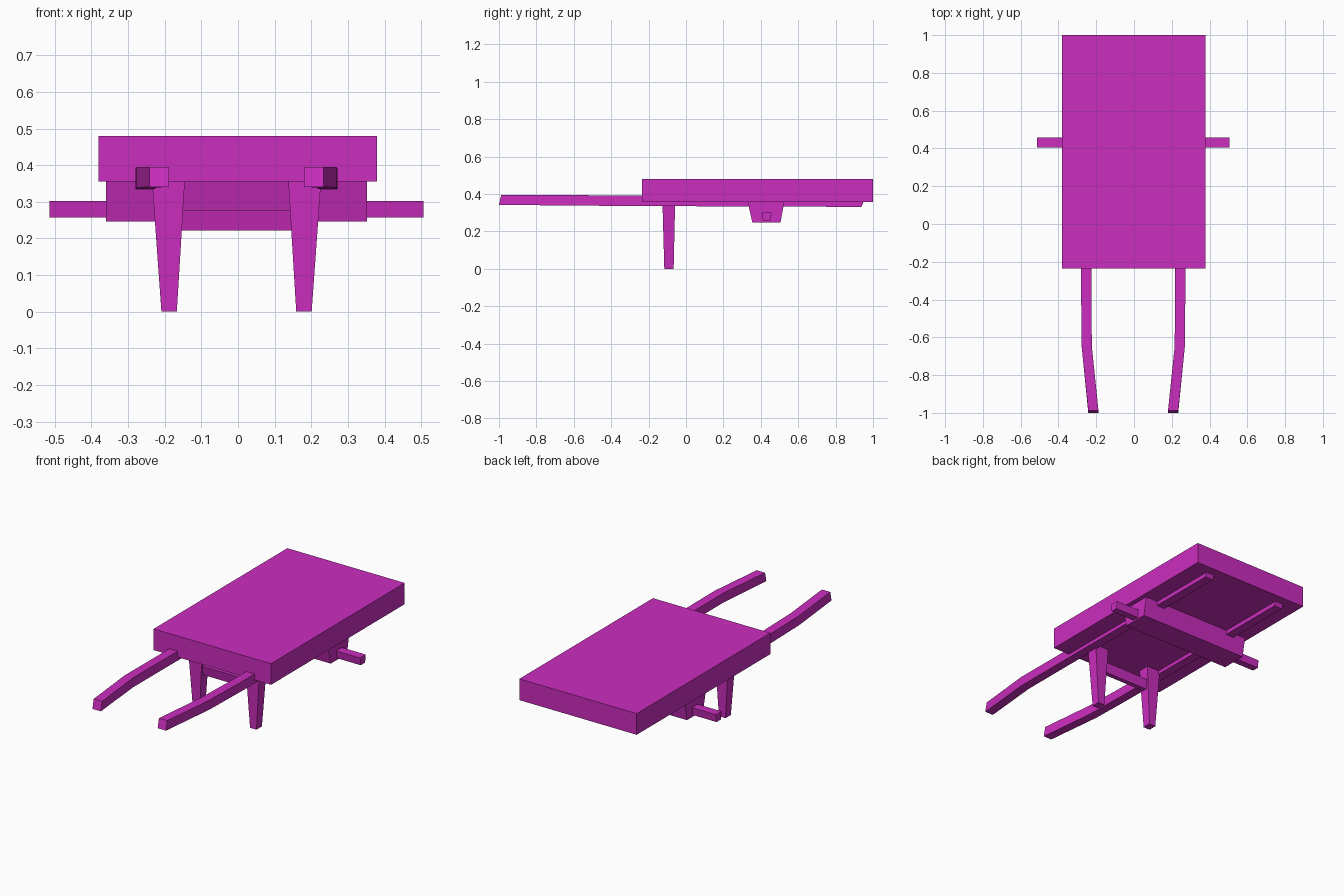
import bpy
import bmesh

cube = bpy.data.objects.get("Cube")
if cube:
    bpy.data.objects.remove(cube, do_unlink=True)

magenta = bpy.data.materials.new("magenta_paint")
magenta.use_nodes = True
colour = (0.6, 0.026, 0.52, 1)
magenta.diffuse_color = colour
magenta.node_tree.nodes["Principled BSDF"].inputs["Base Color"].default_value = colour

MID = -0.004  # shared centre line of the paired parts


def loft(name, rings):
    """Join four-cornered rings into a closed solid."""
    bm = bmesh.new()
    loops = [[bm.verts.new(p) for p in ring] for ring in rings]
    for a, b in zip(loops, loops[1:]):
        for i in range(4):
            j = (i + 1) % 4
            bm.faces.new((a[i], a[j], b[j], b[i]))
    bm.faces.new(loops[0])
    bm.faces.new(loops[-1])
    bmesh.ops.recalc_face_normals(bm, faces=bm.faces)
    mesh = bpy.data.meshes.new(name)
    bm.to_mesh(mesh)
    bm.free()
    mesh.materials.append(magenta)
    obj = bpy.data.objects.new(name, mesh)
    bpy.context.collection.objects.link(obj)
    return obj


def level(z, x0, x1, y0, y1):
    """Horizontal rectangle."""
    return [(x0, y0, z), (x1, y0, z), (x1, y1, z), (x0, y1, z)]


def tapered(name, half_x, low, high):
    """Crosswise bar; low and high are (z, y0, y1)."""
    return loft(name, [level(z, MID - half_x, MID + half_x, y0, y1)
                       for z, y0, y1 in (low, high)])


# Flat load bed
loft("bed", [level(z, -0.381, 0.379, -0.236, 1.0) for z in (0.356, 0.48)])

# Axle block, axle and brace between the legs
tapered("axle_block", 0.356, (0.247, 0.355, 0.505), (0.37, 0.327, 0.528))
tapered("axle", 0.51, (0.257, 0.412, 0.452), (0.302, 0.406, 0.458))
tapered("leg_brace", 0.18, (0.222, -0.105, -0.078), (0.278, -0.116, -0.067))

# Handle stations: y at bottom, y at top, centre offset, bottom z, top z
stations = [(-1.0, -0.988, 0.211, 0.341, 0.395),
            (-0.65, -0.65, 0.246, 0.339, 0.395),
            (-0.36, -0.36, 0.249, 0.336, 0.391),
            (0.938, 0.962, 0.249, 0.331, 0.388)]

for side, s in (("left", 1), ("right", -1)):
    # Long handle rail running under the bed
    rings = []
    for yb, yt, off, z0, z1 in stations:
        a, b = MID + s * (off - 0.027), MID + s * (off + 0.027)
        rings.append([(a, yb, z0), (b, yb, z0), (b, yt, z1), (a, yt, z1)])
    loft(side + "_handle", rings)

    # Tapered leg
    loft(side + "_leg", [
        level(0, MID + s * 0.163, MID + s * 0.205, -0.116, -0.066),
        level(0.36, MID + s * 0.141, MID + s * 0.231, -0.126, -0.058)])
